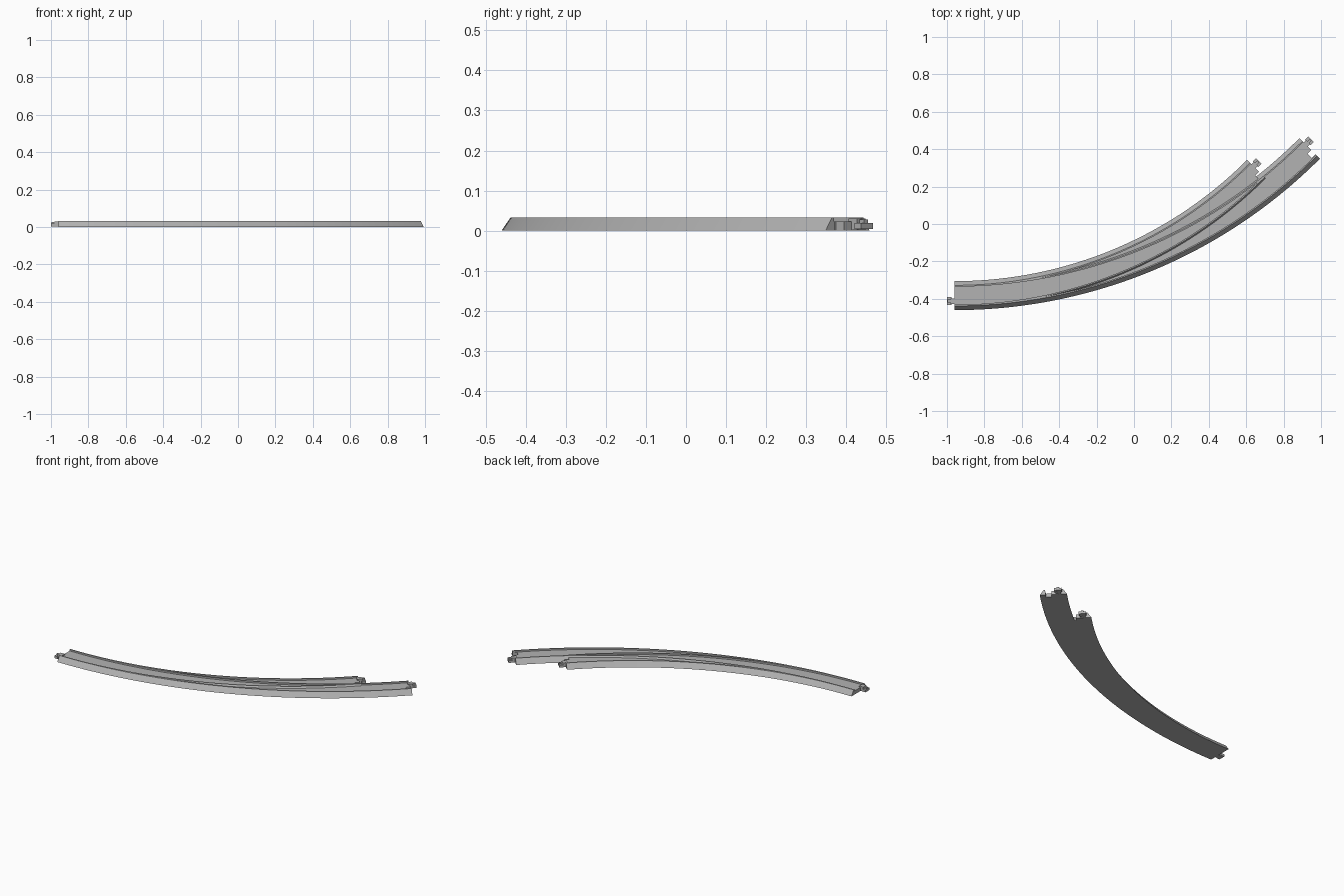
import bpy, bmesh, math
from mathutils import Matrix, Vector

START = Vector((-0.96, -0.383, 0))
ANGLE = math.radians(45)
INNER_R, OUTER_R = 2.29, 2.685

cube = bpy.data.objects.get("Cube")
if cube:
    bpy.data.objects.remove(cube, do_unlink=True)

grey = bpy.data.materials.new("ballast_grey")
grey.use_nodes = True
colour = (0.45, 0.45, 0.45, 1)
grey.diffuse_color = colour
grey.node_tree.nodes["Principled BSDF"].inputs["Base Color"].default_value = colour

# Half of the bed's cross-section: foot, shoulder, lip, recessed bed
HALF = [(0.0775, 0), (0.055, 0.033), (0.048, 0.033), (0.048, 0.023)]
PROFILE = HALF + [(-u, z) for u, z in reversed(HALF)]


def make_object(name, bm, smooth=False):
    bmesh.ops.recalc_face_normals(bm, faces=bm.faces)
    mesh = bpy.data.meshes.new(name)
    bm.to_mesh(mesh)
    bm.free()
    mesh.materials.append(grey)
    ob = bpy.data.objects.new(name, mesh)
    bpy.context.collection.objects.link(ob)
    if smooth:
        bpy.ops.object.select_all(action='DESELECT')
        ob.select_set(True)
        bpy.context.view_layer.objects.active = ob
        bpy.ops.object.shade_smooth_by_angle(angle=math.radians(20))
    return ob


def curved_bed(name, radius, steps=56):
    """Sweep the cross-section along an arc bending to the left."""
    bm = bmesh.new()
    rings = []
    for i in range(steps + 1):
        a = ANGLE * i / steps
        rings.append([bm.verts.new(START + Vector((
            (radius - u) * math.sin(a), radius - (radius - u) * math.cos(a), z)))
            for u, z in PROFILE])
    n = len(PROFILE)
    for r, s in zip(rings, rings[1:]):
        for j in range(n):
            k = (j + 1) % n
            bm.faces.new((r[j], r[k], s[k], s[j]))
    bm.faces.new(rings[0])
    bm.faces.new(rings[-1])
    return make_object(name, bm, smooth=True)


def boxes(name, frame, ranges):
    """Boxes in an end's frame: along, sideways and up ranges."""
    bm = bmesh.new()
    for spans in ranges:
        size = [b - a for a, b in spans]
        mid = [(a + b) / 2 for a, b in spans]
        bmesh.ops.create_cube(bm, size=1, matrix=frame @ Matrix.Translation(mid)
                              @ Matrix.Diagonal((*size, 1)))
    return make_object(name, bm)


def connector(name, frame):
    boxes(name, frame, [
        ((-0.01, 0.02), (0.014, 0.044), (0.002, 0.03)),   # neck
        ((0.016, 0.04), (0.008, 0.05), (0.004, 0.019)),   # head
        ((0.016, 0.036), (0.022, 0.036), (0.019, 0.028)),  # top rib
    ])


def end_frame(radius):
    pos = START + Vector((radius * math.sin(ANGLE), radius * (1 - math.cos(ANGLE)), 0))
    return Matrix.Translation(pos) @ Matrix.Rotation(ANGLE, 4, 'Z')


# Two diverging beds, each with a tab and a matching socket
for label, radius in (("inner", INNER_R), ("outer", OUTER_R)):
    bed = curved_bed(label + "_track_bed", radius)
    frame = end_frame(radius)
    connector(label + "_end_connector", frame)
    cutter = boxes(label + "_socket_cutter", frame, [
        ((-0.028, 0.02), (-0.045, -0.012), (-0.02, 0.06))])
    cutter.hide_render = True
    cutter.hide_set(True)
    socket = bed.modifiers.new("socket", 'BOOLEAN')
    socket.operation = 'DIFFERENCE'
    socket.solver = 'EXACT'
    socket.object = cutter

# Tab at the shared end
connector("shared_end_connector", Matrix.Translation(START) @ Matrix.Rotation(math.pi, 4, 'Z'))
